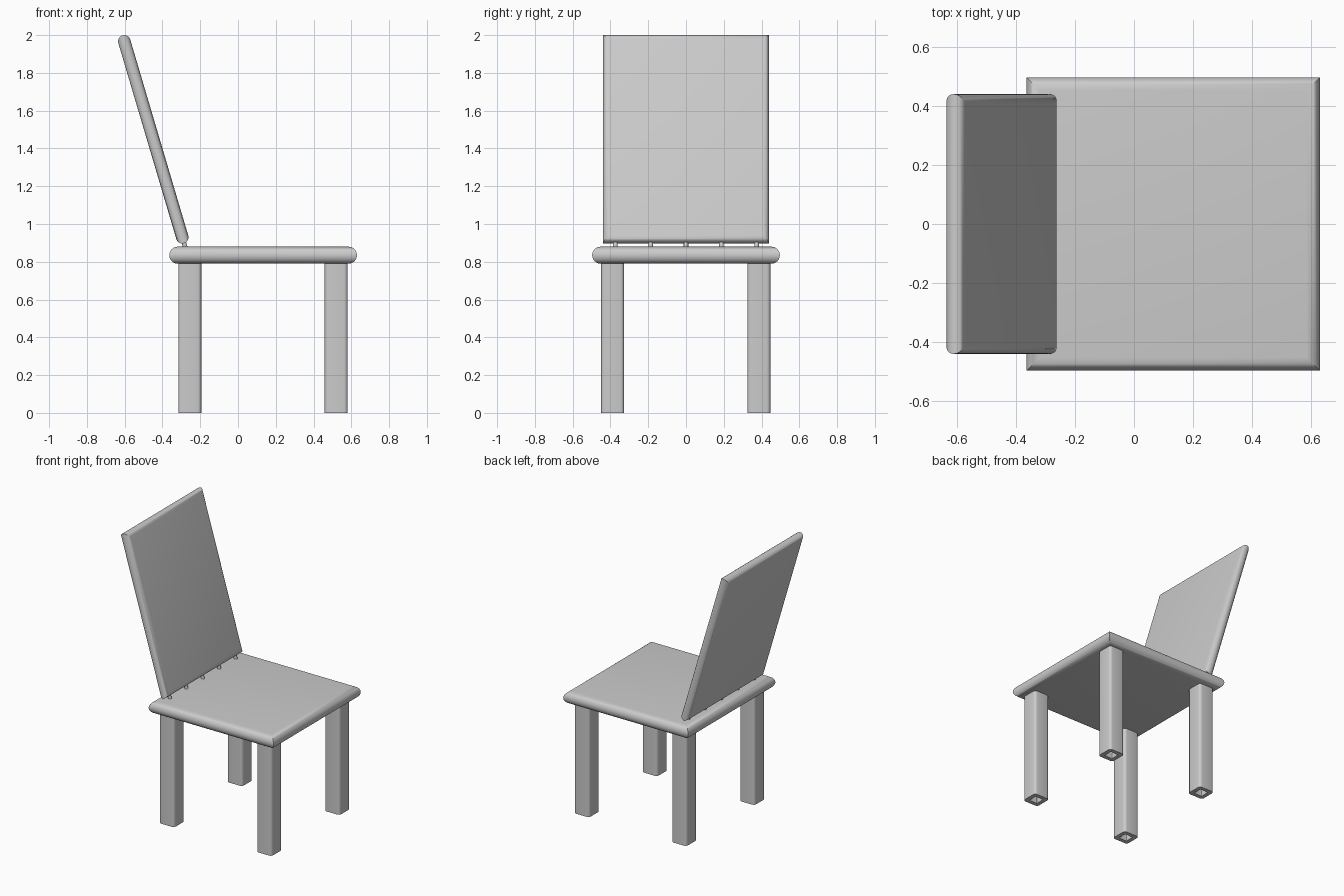
import bpy, bmesh, math
from mathutils import Matrix, Vector

if "Cube" in bpy.data.objects:
    bpy.data.objects.remove(bpy.data.objects["Cube"])

GREY = 0.6
mat = bpy.data.materials.new("light grey")
mat.use_nodes = True
mat.diffuse_color = (GREY, GREY, GREY, 1)
mat.node_tree.nodes["Principled BSDF"].inputs["Base Color"].default_value = (GREY, GREY, GREY, 1)


def loft(name, rings, matrix, capped):
    """Skin equal-length rings; cap both ends, or join the last ring to the first."""
    bm = bmesh.new()
    rows = [[bm.verts.new(p) for p in ring] for ring in rings]
    pairs = list(zip(rows, rows[1:]))
    if capped:
        bm.faces.new(rows[0])
        bm.faces.new(rows[-1])
    else:
        pairs.append((rows[-1], rows[0]))
    for low, high in pairs:
        for i in range(len(low)):
            j = (i + 1) % len(low)
            bm.faces.new((low[i], low[j], high[j], high[i]))
    bmesh.ops.recalc_face_normals(bm, faces=bm.faces)
    mesh = bpy.data.meshes.new(name)
    bm.to_mesh(mesh)
    bm.free()
    mesh.materials.append(mat)
    obj = bpy.data.objects.new(name, mesh)
    bpy.context.collection.objects.link(obj)
    obj.matrix_world = matrix
    smooth(obj)
    return obj


def smooth(obj):
    bpy.ops.object.select_all(action="DESELECT")
    obj.select_set(True)
    bpy.context.view_layer.objects.active = obj
    bpy.ops.object.shade_smooth_by_angle(angle=math.radians(35))


def cushion(name, half_x, half_y, radius, matrix, steps=12):
    """Square-cornered slab with half-round, mitred edges."""
    rings = []
    for k in range(steps + 1):
        a = math.pi * (k / steps - 0.5)
        inset = radius * (1 - math.cos(a))
        x, y, z = half_x - inset, half_y - inset, radius * math.sin(a)
        rings.append([(-x, -y, z), (x, -y, z), (x, y, z), (-x, y, z)])
    return loft(name, rings, matrix, True)


def rounded_square(half, radius, z, steps=4):
    ring = []
    for q, (sx, sy) in enumerate([(1, 1), (-1, 1), (-1, -1), (1, -1)]):
        for k in range(steps + 1):
            a = math.pi / 2 * (q + k / steps)
            ring.append((sx * (half - radius) + radius * math.cos(a),
                         sy * (half - radius) + radius * math.sin(a), z))
    return ring


# Seat
cushion("seat", 0.497, 0.497, 0.045, Matrix.Translation((0.133, 0, 0.835)))

# Reclined backrest
low, high = Vector((-0.295, 0, 0.93)), Vector((-0.602, 0, 1.967))
lean = high - low
tilt = Matrix.Rotation(math.atan2(-lean.z, lean.x), 4, "Y")
cushion("backrest", lean.length / 2 + 0.033, 0.44, 0.033,
        Matrix.Translation((low + high) / 2) @ tilt)

# Hollow square legs
for x, end in ((0.52, "front"), (-0.255, "back")):
    for y, side in ((0.386, "left"), (-0.388, "right")):
        rings = [rounded_square(0.061, 0.02, 0), rounded_square(0.061, 0.02, 0.81),
                 rounded_square(0.032, 0.004, 0.81), rounded_square(0.032, 0.004, 0)]
        loft(f"{end}_{side}_leg", rings, Matrix.Translation((x, y, 0)), False)

# Pegs joining backrest to seat
for i in range(5):
    foot = low - lean.normalized() * 0.03
    bpy.ops.mesh.primitive_cylinder_add(vertices=16, radius=0.012, depth=0.09,
                                        location=(foot.x, (i - 2) * 0.187, foot.z),
                                        rotation=(0, math.atan2(lean.x, lean.z), 0))
    peg = bpy.context.object
    peg.name = f"back_peg_{i + 1}"
    peg.data.materials.append(mat)
    smooth(peg)
